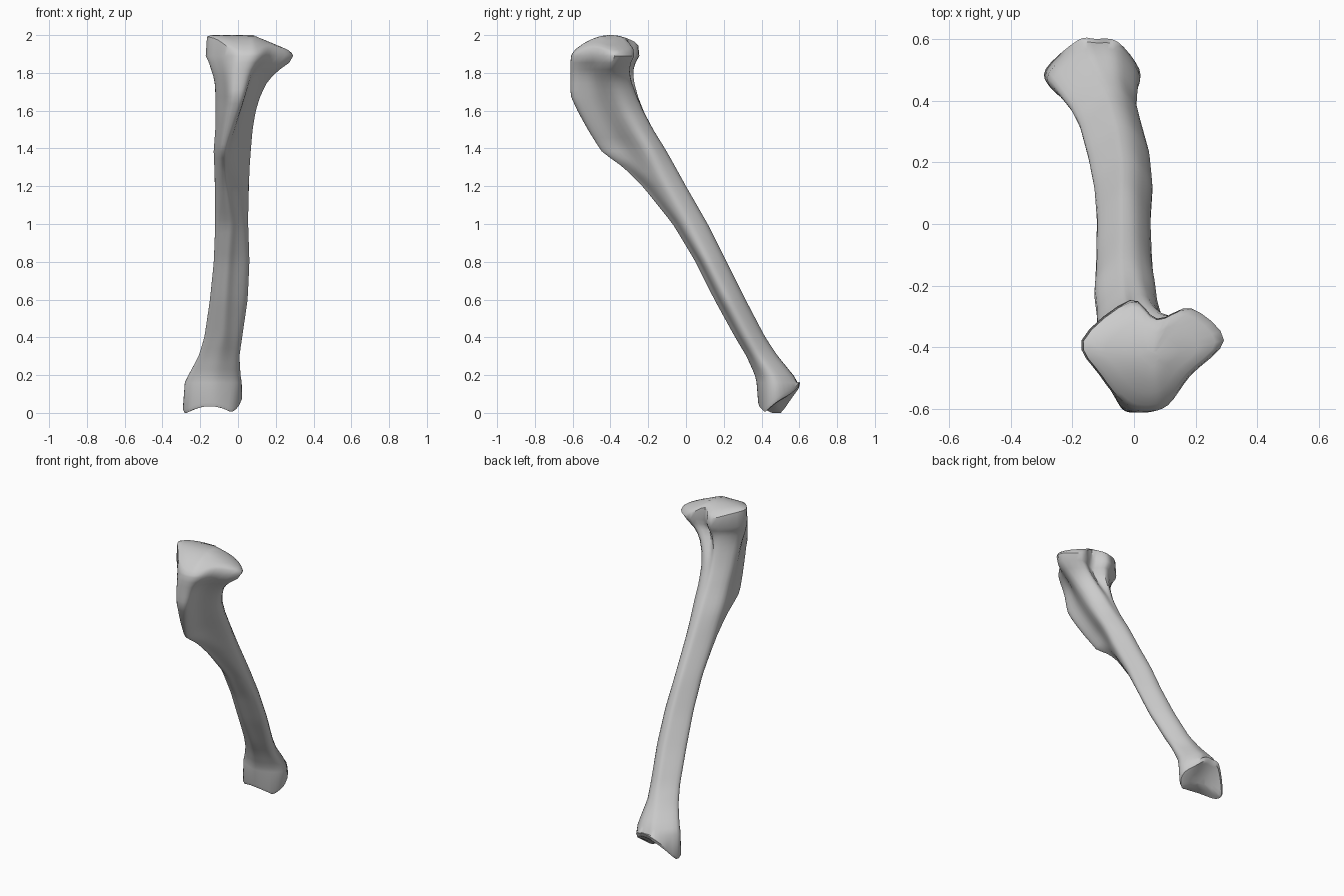
import bpy
import bmesh
from mathutils import Vector

cube = bpy.data.objects.get("Cube")
if cube:
    bpy.data.objects.remove(cube, do_unlink=True)

# Outline by height: z, right edge, left edge, front edge, back edge
OUTLINE = [
    (.13, -.29, .02, .38, .613), (.2, -.258, .01, .365, .575),
    (.3, -.205, .005, .32, .49), (.4, -.175, .02, .26, .42),
    (.6, -.145, .05, .15, .315), (.8, -.125, .06, .05, .215),
    (1, -.118, .053, -.07, .115), (1.2, -.12, .058, -.23, 0),
    (1.3, -.123, .062, -.33, -.055), (1.38, -.128, .068, -.445, -.1),
    (1.5, -.12, .078, -.52, -.17), (1.6, -.12, .095, -.575, -.22),
    (1.68, -.12, .12, -.612, -.25), (1.76, -.125, .16, -.612, -.275),
    (1.81, -.14, .21, -.612, -.28), (1.86, -.155, .28, -.612, -.265),
    (1.89, -.17, .292, -.608, -.247),
]
# Crest by height: z, widest line ahead of back edge, crest x,
# crest half width, back groove depth, fullness of the front sides
CREST = [
    (.13, .11, -.13, .08, .01, .85), (.4, .08, -.08, .045, 0, .8),
    (1, .09, -.04, .035, 0, .75), (1.25, .1, -.07, .02, 0, .6),
    (1.4, .1, -.075, .018, 0, .25), (1.65, .11, -.01, .037, .01, .12),
    (1.8, .12, .01, .055, .045, .2), (1.89, .13, .04, .07, .06, .4),
]
STEPS = 4      # smooth points per control point round a section
LEVELS = 48    # sections along the bone
JOINT = 1.7    # sections above this stay under the upper surface


def spline(a, b, c, d, t):
    """Smooth value between b and c."""
    return b + .5 * t * (c - a + t * (2 * a - 5 * b + 4 * c - d
                                      + t * (3 * (b - c) + d - a)))


def sample(table, z):
    """Interpolate a table's row at height z."""
    i = 0
    while i < len(table) - 2 and table[i + 1][0] < z:
        i += 1
    low, high = table[i], table[i + 1]
    t = (z - low[0]) / (high[0] - low[0])
    return [p + (q - p) * t for p, q in zip(low[1:], high[1:])]


def section(z):
    """Closed outline of the bone at height z, as a list of (x, y)."""
    right, left, front, back = sample(OUTLINE, z)
    widest, crest, half, groove, full = sample(CREST, z)
    mid = back - widest
    side = (front + mid) / 2
    width = left - right
    lobe = back - max(0, .02 - groove / 2)
    full_right = (full + .75) / 2
    control = [
        (crest, front),
        (crest + half, front + .02),
        (crest + half + (left - crest - half) * full, side),
        (left, mid),
        (right + width * .77, lobe - groove * .45),
        (right + width * .53, back - groove),
        (right + width * .34, lobe),
        (right, mid),
        (crest - half + (right - crest + half) * full_right, side),
        (crest - half, front + .02),
    ]
    n = len(control)
    points = []
    for i in range(n):
        ring = [Vector(control[(i + k) % n]) for k in (-1, 0, 1, 2)]
        points += [spline(*ring, s / STEPS) for s in range(STEPS)]
    return points


def plateau(x, y):
    """Height of the upper joint surface."""
    return 2 - .42 * max(0, x - .08) - 2.2 * (y + .4) ** 2


def ankle(x, y):
    """Height of the lower joint surface, hollow between two points."""
    ridge = .42 - .36 * (x + .05)
    across = min(1, ((x + .15) / .12) ** 2)
    return max(0, .035 - .035 * across + .7 * max(0, y - ridge))


def shrink(points, factor):
    """Scale an outline about its middle."""
    middle = sum(points, Vector((0, 0))) / len(points)
    return [middle + (p - middle) * factor for p in points]


# Rings from the lower joint surface up to the upper one
rings = []
bottom, top = OUTLINE[0][0], OUTLINE[-1][0]
foot = section(bottom)
for factor in (.2, .5, .8, .92):
    rings.append([(p.x, p.y, ankle(p.x, p.y)) for p in shrink(foot, factor)])
rings.append([(p.x, p.y, ankle(p.x, p.y) + .02) for p in shrink(foot, .98)])
bottom += .03
for level in range(LEVELS + 1):
    z = bottom + (top - bottom) * level / LEVELS
    rings.append([(p.x, p.y,
                   min(z, plateau(p.x, p.y) - .015) if z > JOINT else z)
                  for p in section(z)])
head = section(top)
for factor in (.97, .88, .65, .4, .15):
    rings.append([(p.x, p.y, plateau(p.x, p.y) - (.008 if factor > .9 else 0))
                  for p in shrink(head, factor)])

# Skin the rings
bm = bmesh.new()
loops = [[bm.verts.new(co) for co in ring] for ring in rings]
count = len(loops[0])
for low, high in zip(loops, loops[1:]):
    for i in range(count):
        j = (i + 1) % count
        bm.faces.new((low[i], low[j], high[j], high[i]))
bm.faces.new(loops[0][::-1])
bm.faces.new(loops[-1])
# Soften the shaft's section changes
bmesh.ops.smooth_vert(bm, verts=[v for loop in loops[7:-8] for v in loop],
                      factor=.25, use_axis_x=True, use_axis_y=True)
bmesh.ops.recalc_face_normals(bm, faces=bm.faces)
mesh = bpy.data.meshes.new("shin_bone")
bm.to_mesh(mesh)
bm.free()
bone = bpy.data.objects.new("shin_bone", mesh)
bpy.context.collection.objects.link(bone)

# Plain pale grey
grey = bpy.data.materials.new("pale_grey")
grey.use_nodes = True
colour = (.6, .6, .6, 1)
grey.diffuse_color = colour
grey.node_tree.nodes["Principled BSDF"].inputs["Base Color"].default_value = colour
mesh.materials.append(grey)

bpy.ops.object.select_all(action='DESELECT')
bone.select_set(True)
bpy.context.view_layer.objects.active = bone
bpy.ops.object.shade_smooth_by_angle(angle=.7)
